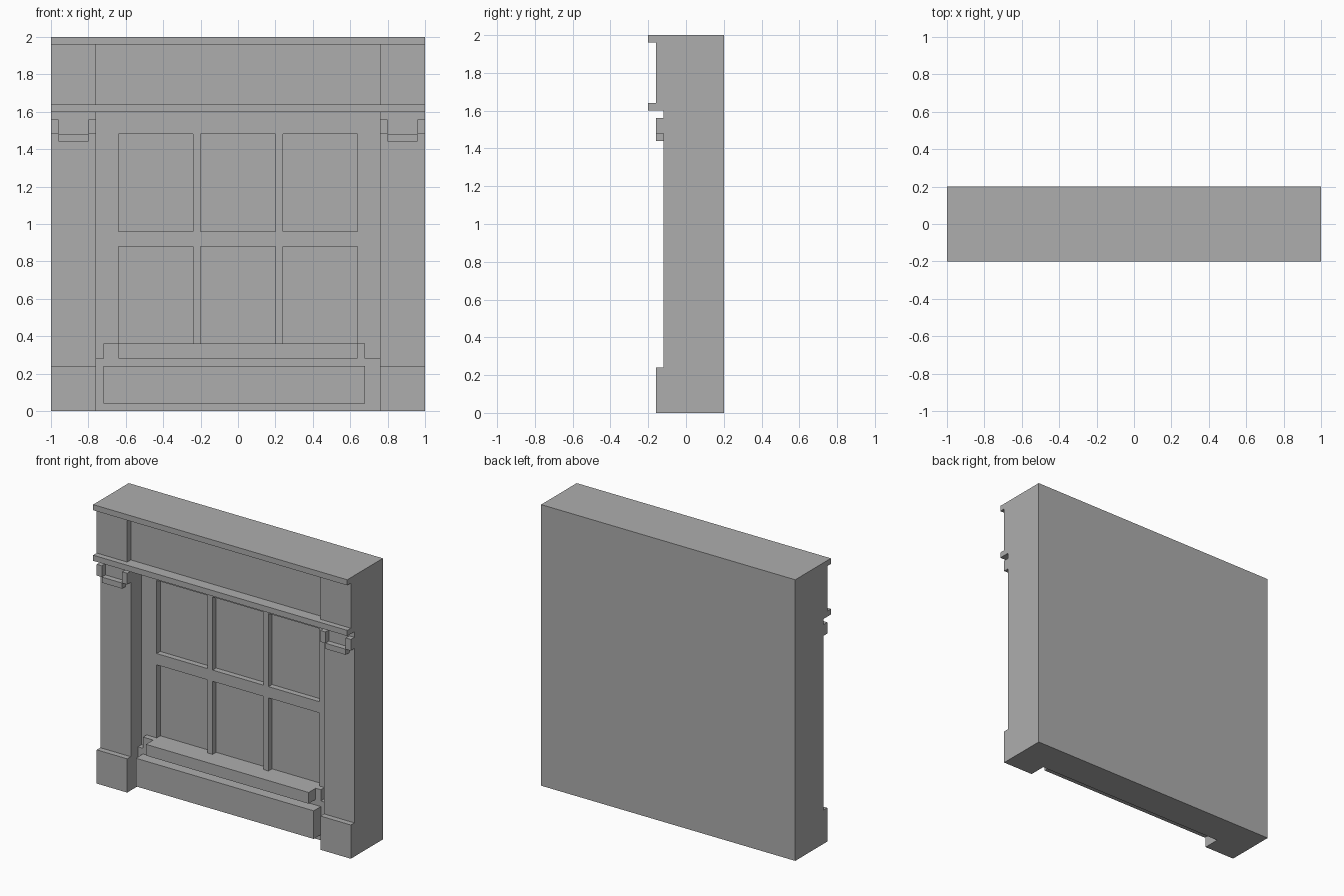
import bpy

if "Cube" in bpy.data.objects:
    bpy.data.objects.remove(bpy.data.objects["Cube"], do_unlink=True)

GREY = (0.42, 0.42, 0.42, 1)
stone = bpy.data.materials.new("grey stone")
stone.use_nodes = True
stone.diffuse_color = GREY
stone.node_tree.nodes["Principled BSDF"].inputs["Base Color"].default_value = GREY

BACK, GLASS, FRAME, LEDGE, FRONT, BLOCK, CORNICE = 0.2, 0.04, 0, -0.04, -0.12, -0.16, -0.2


def box(name, x, y, z):
    """Box from (min, max) pairs on each axis."""
    lo, hi = zip(x, y, z)
    bpy.ops.mesh.primitive_cube_add(
        size=1, location=[(a + b) / 2 for a, b in zip(lo, hi)])
    obj = bpy.context.object
    obj.name = name
    obj.scale = [b - a for a, b in zip(lo, hi)]
    bpy.ops.object.transform_apply(location=False, rotation=False, scale=True)
    obj.data.materials.append(stone)
    return obj


def pair(name, x, y, z):
    """Matching boxes on the model's left and right; x is for the left one."""
    box("left_" + name, x, y, z)
    box("right_" + name, (-x[1], -x[0]), y, z)


# Wall behind everything, its front is the window panes
box("wall", (-1, 1), (GLASS, BACK), (0, 2))

# Pillars with plinths and stepped brackets
pair("pillar", (0.76, 1), (FRONT, GLASS), (0.24, 1.6))
pair("plinth", (0.76, 1), (BLOCK, GLASS), (0, 0.24))
pair("bracket_inner", (0.76, 0.8), (BLOCK, FRONT), (1.48, 1.56))
pair("bracket_outer", (0.96, 1), (BLOCK, FRONT), (1.48, 1.56))
pair("bracket_foot", (0.8, 0.96), (BLOCK, FRONT), (1.44, 1.48))

# Frieze between two cornices
box("top_cornice", (-1, 1), (CORNICE, GLASS), (1.96, 2))
box("lower_cornice", (-1, 1), (CORNICE, GLASS), (1.6, 1.64))
box("frieze", (-0.76, 0.76), (FRONT, GLASS), (1.64, 1.96))
pair("frieze_block", (0.76, 1), (BLOCK, GLASS), (1.64, 1.96))

# Window frame and bars
box("frame_head", (-0.64, 0.64), (FRAME, GLASS), (1.48, 1.6))
box("frame_rail", (-0.64, 0.64), (FRAME, GLASS), (0.88, 0.96))
pair("frame_side", (0.64, 0.76), (FRAME, GLASS), (0.28, 1.6))
for row, z in (("lower", (0.36, 0.88)), ("upper", (0.96, 1.48))):
    pair(row + "_mullion", (0.2, 0.24), (FRAME, GLASS), z)

# Apron, sill and the blocks in front of them
box("apron", (-0.76, 0.76), (LEDGE, GLASS), (0, 0.28))
box("apron_panel", (-0.72, 0.68), (FRONT, LEDGE), (0.04, 0.24))
box("sill", (-0.64, 0.64), (FRONT, GLASS), (0.28, 0.36))
box("left_sill_end", (0.64, 0.68), (LEDGE, FRAME), (0.28, 0.36))
box("right_sill_end", (-0.72, -0.64), (LEDGE, FRAME), (0.28, 0.36))
